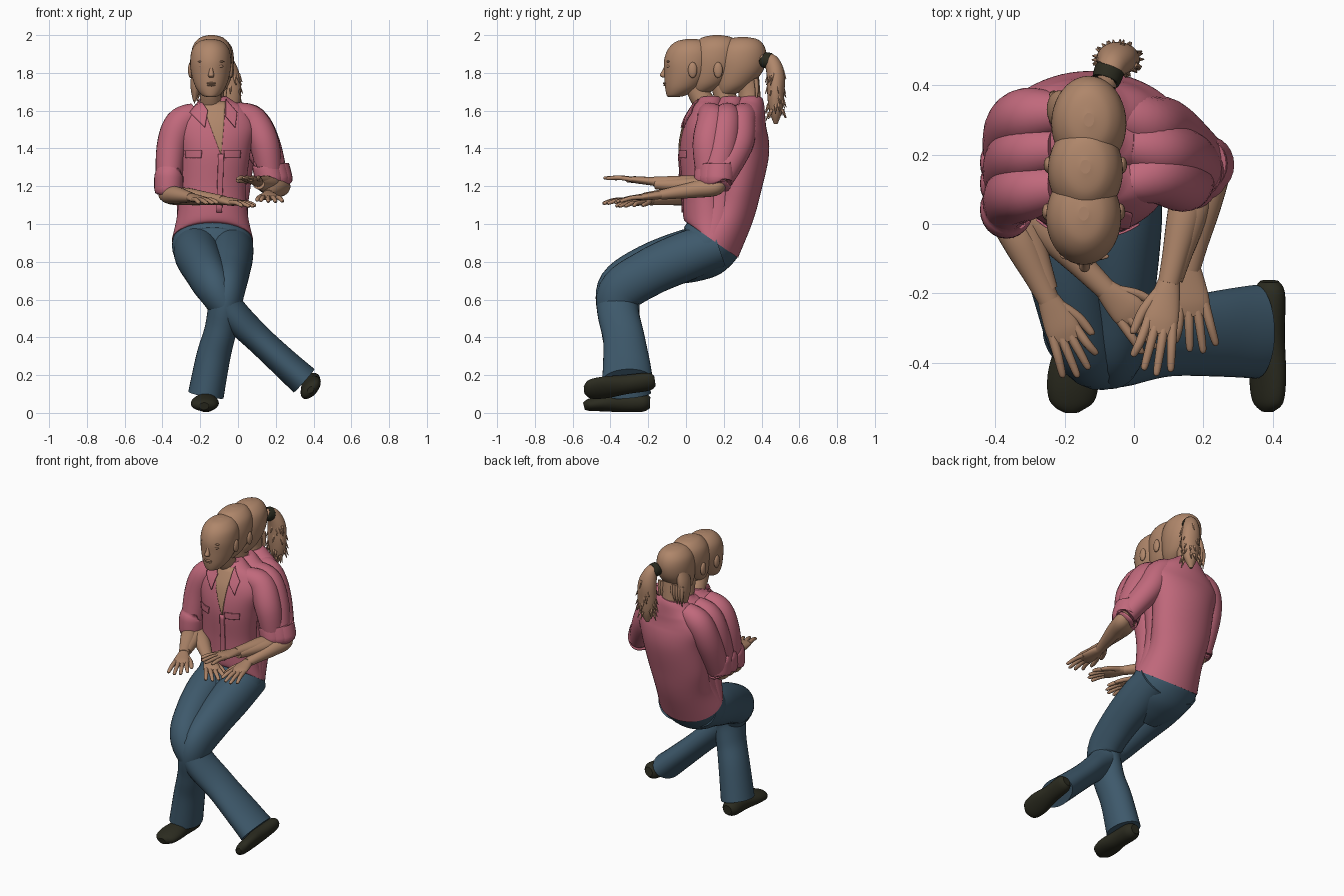
import bpy, bmesh, math, random
from mathutils import Vector
from mathutils.bvhtree import BVHTree

random.seed(4)


def material(name, rgb):
    m = bpy.data.materials.new(name)
    m.diffuse_color = (*rgb, 1)
    return m


SKIN = material("tan skin", (0.43, 0.24, 0.145))
SHIRT = material("rose shirt", (0.53, 0.14, 0.2))
JEANS = material("blue denim", (0.048, 0.1, 0.148))
DARK = material("dark leather", (0.024, 0.024, 0.014))


def finish(name, bm, mat):
    bmesh.ops.recalc_face_normals(bm, faces=bm.faces)
    for f in bm.faces:
        f.smooth = len(f.verts) <= 4
    me = bpy.data.meshes.new(name)
    bm.to_mesh(me)
    bm.free()
    me.materials.append(mat)
    ob = bpy.data.objects.new(name, me)
    bpy.context.collection.objects.link(ob)
    return ob


def spline(pts, sub):
    """Smooth curve through points of (x, y, z, width radius, depth radius)."""
    p = [pts[0]] + list(pts) + [pts[-1]]
    out = []
    for i in range(1, len(p) - 2):
        for s in range(sub):
            t = s / sub
            out.append([0.5 * (2 * b + (c - a) * t + (2 * a - 5 * b + 4 * c - d) * t * t
                               + (3 * b - a - 3 * c + d) * t ** 3)
                        for a, b, c, d in zip(p[i - 1], p[i], p[i + 1], p[i + 2])])
    return out + [list(pts[-1])]


def loft(name, pts, mat, sub=6, seg=24, start=None, flat=False, roll=0.0):
    """Skin elliptical rings along a path; start tilts the first ring, flat keeps rings level."""
    rows = spline(pts, sub)
    bm = bmesh.new()
    rings = []
    for i, r in enumerate(rows):
        c = Vector(r[:3])
        t = Vector(rows[min(i + 1, len(rows) - 1)][:3]) - Vector(rows[max(i - 1, 0)][:3])
        t = Vector((0, 0, 1)) if flat else t.normalized()
        if start:
            t = Vector(start).normalized().lerp(t, min(1, i / 12)).normalized()
        side = (Vector((1, 0, 0)) - t * t.x).normalized()
        up = t.cross(side)
        u = side * math.cos(roll) + up * math.sin(roll)
        v = up * math.cos(roll) - side * math.sin(roll)
        rx, ry = max(r[3], 0.002), max(r[4], 0.002)
        rings.append([bm.verts.new(c + u * rx * math.cos(a) + v * ry * math.sin(a))
                      for a in (2 * math.pi * k / seg for k in range(seg))])
    for a, b in zip(rings, rings[1:]):
        for k in range(seg):
            bm.faces.new((a[k], a[(k + 1) % seg], b[(k + 1) % seg], b[k]))
    bm.faces.new(rings[0])
    bm.faces.new(rings[-1])
    return finish(name, bm, mat)


def ball(name, loc, size, mat):
    bm = bmesh.new()
    bmesh.ops.create_uvsphere(bm, u_segments=20, v_segments=12, radius=1)
    for v in bm.verts:
        v.co = Vector([v.co[i] * size[i] + loc[i] for i in range(3)])
    return finish(name, bm, mat)


def patch(name, corners, mat, target, off, n=10):
    """Four-cornered front-view panel laid onto the target's front surface."""
    tree = BVHTree.FromPolygons([v.co for v in target.data.vertices],
                                [tuple(p.vertices) for p in target.data.polygons])
    a, b, c, d = [Vector(q) for q in corners]
    bm = bmesh.new()
    grid = []
    for i in range(n + 1):
        row = []
        for j in range(n + 1):
            q = a.lerp(b, i / n).lerp(d.lerp(c, i / n), j / n)
            hit = tree.ray_cast(Vector((q.x, -1, q.y)), Vector((0, 1, 0)))[0]
            if hit is None:
                hit = tree.find_nearest(Vector((q.x, 0.06, q.y)))[0]
            row.append(bm.verts.new((q.x, hit.y - off, q.y)))
        grid.append(row)
    for i in range(n):
        for j in range(n):
            bm.faces.new((grid[i][j], grid[i + 1][j], grid[i + 1][j + 1], grid[i][j + 1]))
    ob = finish(name, bm, mat)
    mod = ob.modifiers.new("thickness", 'SOLIDIFY')
    mod.thickness, mod.offset = 0.007, 0
    return ob


# Legs: crossed leg and standing leg, with a pelvis rising into the shirt hem
loft("crossed_leg", [(-.22, .17, .89, .12, .12), (-.215, 0, .84, .122, .13), (-.18, -.2, .765, .11, .125),
                     (-.13, -.35, .67, .1, .115), (-.04, -.36, .54, .085, .11), (.1, -.33, .4, .075, .11),
                     (.25, -.315, .26, .078, .125), (.35, -.31, .17, .083, .135)], JEANS, seg=32)
loft("standing_leg", [(-.04, .17, .89, .12, .12), (-.04, 0, .83, .12, .13), (-.045, -.2, .74, .105, .125),
                      (-.06, -.35, .63, .092, .12), (-.09, -.345, .45, .085, .105), (-.13, -.32, .3, .09, .105),
                      (-.17, -.3, .095, .095, .115)], JEANS, seg=32)
loft("pelvis", [(-.135, .155, .935, .2, .152), (-.135, .135, .908, .212, .161), (-.135, .09, .86, .21, .155),
                (-.135, .02, .815, .17, .13), (-.135, -.06, .775, .1, .1)], JEANS, seg=40, start=(0, -.57, -.82))

# Shoes
loft("standing_shoe", [(-.17, -.19, .055, .03, .03), (-.17, -.23, .056, .055, .05), (-.17, -.34, .056, .058, .052),
                       (-.175, -.44, .052, .074, .044), (-.18, -.51, .042, .064, .033), (-.18, -.54, .035, .025, .02)], DARK)
loft("crossed_shoe", [(.39, -.165, .17, .03, .025), (.39, -.2, .165, .052, .04), (.385, -.32, .15, .055, .045),
                      (.385, -.43, .135, .068, .04), (.385, -.51, .125, .058, .033), (.385, -.54, .122, .02, .015)],
     DARK, roll=math.radians(50))

# Three overlapping upper bodies, leaning progressively further back
LEAN = [("front", .095, .03, -.145, 1.98), ("middle", .205, .165, -.14, 2.0), ("rear", .31, .3, -.13, 1.99)]
RIGHT_SHOULDER = [(.07, .14), (.075, .21), (.035, .29)]
RIGHT_ELBOW = [(.17, .13), (.2, .155), (.215, .175)]
LEFT_ELBOW = [.045, .12, .18]
for k, (tag, y, hy, hx, top) in enumerate(LEAN):
    w = 1.13 if k == 2 else 1
    body = loft(tag + "_shirt_body", [
        (-.135, .14, .915, .215, .165), (-.135, .07 + .5 * y, 1.05, .187, .135),
        (-.135, .028 + .8 * y, 1.2, .178 * w, .125), (-.125, y, 1.38, .19 * w, .13),
        (-.125, y + .005, 1.5, .213 * w, .115), (-.125, y + .02, 1.58, .185, .092),
        (-.13, y + .03, 1.635, .11, .075), (-.135, y + .03, 1.665, .068, .062)],
        SHIRT, sub=8, seg=48, start=(0, .57, .82))
    if k == 0:
        front_body = body

    # Sleeves with rolled cuffs
    le, (sx, rs), (rx, ry) = LEFT_ELBOW[k], RIGHT_SHOULDER[k], RIGHT_ELBOW[k]
    loft(tag + "_left_sleeve", [(-.22, y + .01, 1.585, .06, .06), (-.305, y, 1.53, .083, .083),
                                (-.352, .7 * y + .3 * le, 1.4, .08, .085), (-.368, le, 1.19, .067, .075)], SHIRT)
    loft(tag + "_left_cuff", [(-.365, le, 1.26, .071, .077), (-.366, le - .002, 1.25, .077, .083),
                              (-.368, le - .005, 1.18, .075, .082), (-.368, le - .005, 1.172, .066, .07)], SHIRT)
    loft(tag + "_right_sleeve", [(sx - .095, y + .02, 1.585, .06, .06), (sx, rs, 1.545, .083, .083),
                                 (.07 + sx, rs - .02, 1.42, .08, .085), (rx, ry, 1.24, .065, .075)], SHIRT)
    loft(tag + "_right_cuff", [(rx - .02, ry, 1.31, .07, .077), (rx - .018, ry, 1.30, .076, .083),
                               (rx + .002, ry - .005, 1.23, .074, .082), (rx + .004, ry - .005, 1.222, .065, .07)], SHIRT)

    # Neck and head
    loft(tag + "_neck", [(hx, y + .03, 1.6, .065, .06), (hx, hy + .035, 1.7, .055, .058),
                         (hx, hy + .02, 1.8, .06, .065)], SKIN)
    profile = [(1.677, -.095, .022, .03), (1.687, -.08, .048, .053), (1.73, -.048, .08, .093), (1.80, -.02, .102, .125),
               (1.87, -.01, .108, .136), (1.93, -.004, .097, .121), (1.97, 0, .062, .082), (1.984, 0, .015, .02)]
    loft(tag + "_head", [(hx, hy + dy, z + top - 1.984, a, b) for z, dy, a, b in profile], SKIN, seg=40, flat=True)
    for s in (-1, 1) if k < 2 else ():
        ball(tag + "_ear", (hx + s * .106, hy + .005, 1.815), (.014, .024, .042), SKIN)

# Face features
FX = -.142
loft("nose", [(FX, -.1, 1.85, .007, .008), (FX, -.112, 1.815, .01, .012), (FX, -.121, 1.787, .016, .018),
              (FX, -.112, 1.775, .01, .01)], SKIN, flat=True)
for s in (-1, 1):
    ball("eyelid", (FX + s * .042, -.092, 1.835), (.022, .012, .009), SKIN)
    ball("brow", (FX + s * .042, -.093, 1.86), (.028, .01, .006), SKIN)
ball("upper_lip", (FX, -.11, 1.745), (.026, .012, .006), SKIN)
ball("lower_lip", (FX, -.108, 1.735), (.022, .012, .006), SKIN)

# Open neckline, collar, placket and chest pockets on the front shirt
patch("open_neckline", [(-.195, 1.65), (-.065, 1.65), (-.088, 1.37), (-.092, 1.37)], SKIN, front_body, .004)
patch("left_collar", [(-.2, 1.66), (-.255, 1.59), (-.175, 1.51), (-.16, 1.6)], SHIRT, front_body, .014)
patch("right_collar", [(-.065, 1.66), (-.005, 1.59), (-.015, 1.51), (-.065, 1.57)], SHIRT, front_body, .014)
patch("button_placket", [(-.105, 1.37), (-.075, 1.37), (-.085, 1.06), (-.115, 1.06)], SHIRT, front_body, .005)
for px in (-.235, -.03):
    patch("pocket_flap", [(px - .045, 1.39), (px + .045, 1.39), (px + .04, 1.35), (px - .04, 1.35)], SHIRT, front_body, .006)


def arm(name, elbow, wrist, tip=None, thumb=1):
    """Forearm, palm, four fingers and a thumb pointing from wrist to tip."""
    e, w = Vector(elbow), Vector(wrist)
    loft(name + "_forearm", [(e.x, e.y + .025, e.z + .05, .035, .035), (*e, .053, .047), (*e.lerp(w, .35), .05, .045),
                             (*e.lerp(w, .75), .037, .033), (*w, .031, .026)], SKIN)
    if not tip:
        return
    h = Vector(tip) - w
    L, d = h.length, h.normalized()
    p = Vector((-d.y, d.x, 0)).normalized()

    def at(along, across, drop=0):
        return tuple(w + d * L * along + p * across + Vector((0, 0, drop)))
    loft(name + "_palm", [(*at(-.05, 0), .03, .023), (*at(.15, 0), .041, .021), (*at(.4, 0), .05, .018),
                          (*at(.56, 0), .042, .011)], SKIN)
    for i, reach in enumerate((.86, .97, 1, .93)):
        o = thumb * (.035 - .0235 * i)
        loft(name + "_finger", [(*at(.42, o), .014, .013), (*at(.68, o * 1.3, .003), .013, .012),
                                (*at(reach - .03, o * 1.6, -.006), .01, .009), (*at(reach, o * 1.65, -.008), .003, .003)],
             SKIN, sub=4, seg=10)
    loft(name + "_thumb", [(*at(.12, thumb * .022), .018, .015), (*at(.35, thumb * .055, -.005), .015, .013),
                           (*at(.58, thumb * .07, -.01), .011, .01), (*at(.62, thumb * .071, -.01), .003, .003)],
         SKIN, sub=4, seg=10)


arm("left_outer", (-.37, .035, 1.16), (-.245, -.22, 1.14), (-.145, -.43, 1.115))
arm("left_inner", (-.36, .09, 1.155), (-.08, -.19, 1.125), (.075, -.34, 1.1))
arm("left_rear", (-.365, .16, 1.16), (-.25, -.19, 1.14))
arm("right_upper", (.17, .13, 1.205), (.1, -.17, 1.225), (.045, -.43, 1.25), -1)
arm("right_lower", (.225, .16, 1.2), (.16, -.13, 1.155), (.18, -.37, 1.125), -1)
arm("right_middle", (.195, .14, 1.2), (.11, -.16, 1.21))

# Ponytail with hair tie and loose strands
loft("ponytail", [(-.08, .4, 1.865, .03, .03), (-.065, .45, 1.86, .04, .04), (-.05, .475, 1.79, .058, .048),
                  (-.045, .475, 1.69, .062, .045), (-.045, .475, 1.6, .045, .035), (-.05, .475, 1.53, .01, .01)], SKIN)
loft("hair_tie", [(-.082, .41, 1.872, .034, .034), (-.08, .415, 1.87, .041, .041), (-.07, .445, 1.862, .043, .043),
                  (-.068, .45, 1.861, .034, .034)], DARK)
for i in range(36):
    a, z = random.uniform(0, 2 * math.pi), random.uniform(1.58, 1.83)
    c = Vector((-.046 + .052 * math.cos(a), .475 + .038 * math.sin(a), z))
    e = c + Vector((.022 * math.cos(a), .018 * math.sin(a), -.045))
    loft("loose_strand", [(*c, .009, .009), (*e, .001, .001)], SKIN, sub=1, seg=6)
loft("side_hair", [(-.2, .33, 1.86, .025, .045), (-.215, .33, 1.79, .032, .055), (-.225, .33, 1.72, .026, .045),
                   (-.23, .33, 1.65, .008, .015)], SKIN)
for i in range(10):
    x = -.15 + (i - 4.5) * .018
    loft("nape_strand", [(x, .37, 1.77, .014, .012), (x, .375, 1.71, .012, .01),
                         (x, .37, random.uniform(1.63, 1.67), .002, .002)], SKIN, sub=3, seg=8)
